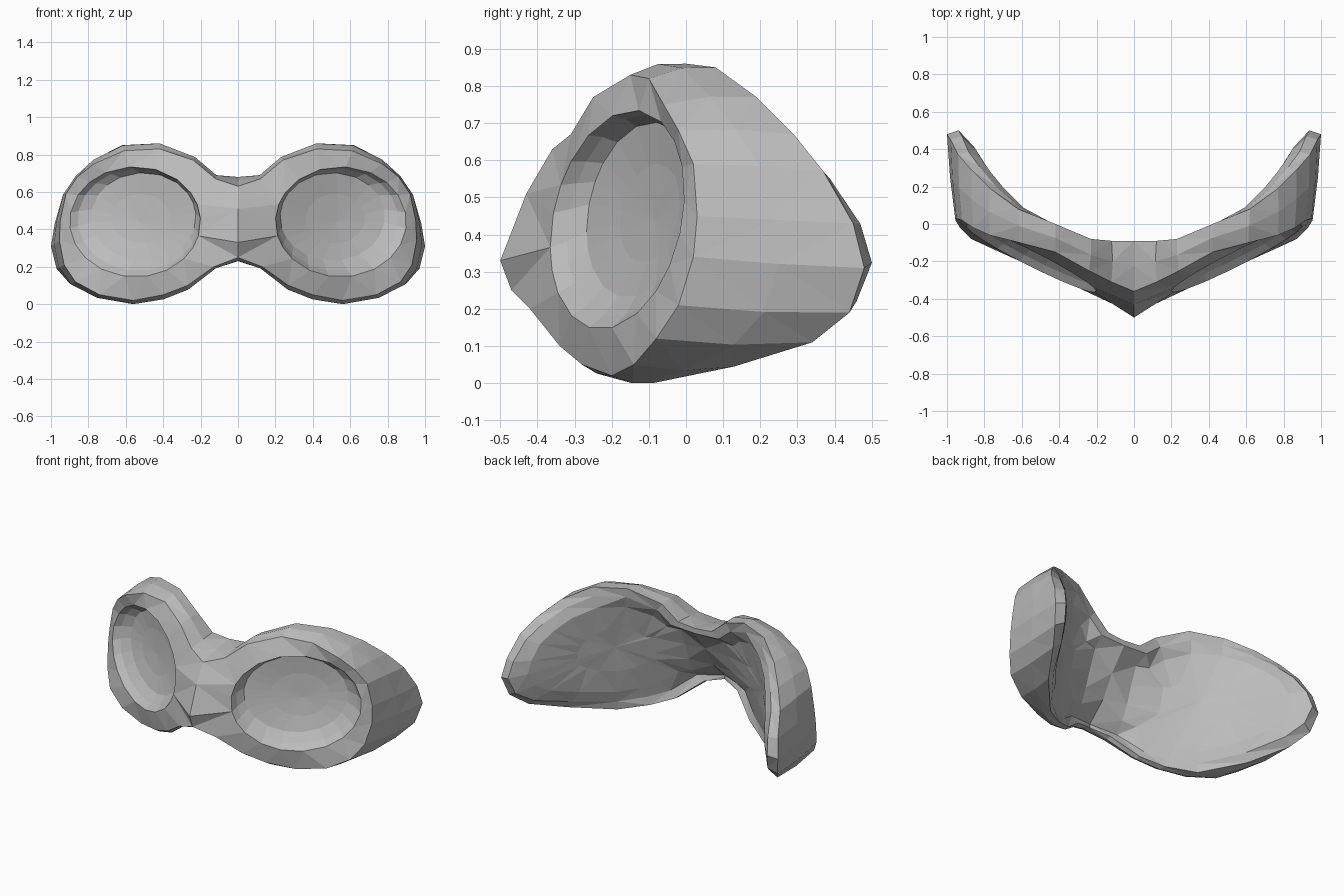
import bpy, bmesh, math

cube = bpy.data.objects.get("Cube")
if cube:
    bpy.data.objects.remove(cube, do_unlink=True)

grey = bpy.data.materials.new("plain grey")
grey.use_nodes = True
grey.diffuse_color = (0.5, 0.5, 0.5, 1)
grey.node_tree.nodes["Principled BSDF"].inputs["Base Color"].default_value = (0.5, 0.5, 0.5, 1)

# Edge of the front face, one half, starting at the outer side
FRONT = [(.955, .02, .34), (.95, .03, .45), (.92, .02, .59), (.86, -.02, .68),
         (.77, -.06, .75), (.61, -.1, .82), (.42, -.15, .83), (.24, -.25, .77),
         (.12, -.31, .67), (0, -.36, .63), (0, -.43, .51), (0, -.5, .33),
         (0, -.47, .25), (.13, -.42, .2), (.27, -.34, .1), (.4, -.28, .05),
         (.56, -.2, .02), (.74, -.14, .05), (.87, -.08, .12), (.93, -.02, .21)]
# Rear rim of the same half
REAR = [(1, .48, .31), (.98, .45, .43), (.94, .37, .57), (.87, .29, .67),
        (.77, .19, .77), (.62, .08, .85), (.42, 0, .86), (.23, -.08, .78),
        (.12, -.09, .69), (0, -.09, .68), (0, -.2, .52), (0, -.28, .36),
        (0, -.4, .23), (.12, -.36, .2), (.27, -.27, .08), (.4, -.2, .03),
        (.56, -.09, 0), (.76, .13, .045), (.9, .34, .11), (.97, .44, .19)]
COUNT = len(FRONT)
CX, CZ = .55, .44


def mix(a, b, t):
    return a + (b - a) * t


def eye_plane(x, z):
    return -.46 + .5 * x + .15 * (z - CZ)


def inner_wall(x, z):
    # Curves around the sides and leans forward towards the bottom
    return -.14 + .7 * x ** 2 + .15 * x ** 6 - .26 * (1 - x * x) * (.85 - z)


def eye_angle(i):
    x, _, z = FRONT[i]
    actual = math.atan2(z - CZ, x - CX) % math.tau
    even = math.tau * i / COUNT
    if actual - even > math.pi:
        actual -= math.tau
    return mix(actual, even, .5)


def eye_ring(scale, depth, shift=0):
    # Shifting a ring inward and up makes the wall there steeper
    ring = []
    for i in range(COUNT):
        a = eye_angle(i)
        x = CX + .35 * scale * math.cos(a) - shift
        z = CZ + .295 * scale * math.sin(a) + shift * .6
        ring.append((x, eye_plane(x, z) + depth, z))
    return ring


def side_ring(t, swell):
    # Wall between the front edge and the rear rim, slightly swollen
    ring = []
    for f, r in zip(FRONT, REAR):
        x, y, z = (mix(p, q, t) for p, q in zip(f, r))
        x = x + swell * (x - CX) * .4 if x > .01 else 0
        ring.append((min(x, 1), y, max(0, z + swell * (z - CZ))))
    return ring


def inner_ring(t, settle, lip=0):
    # Hollow rear surface, settling from the thick rim onto the inner wall
    ring = []
    for x, y, z in REAR:
        nx = mix(x, .52, t) if x > 0 or settle else 0
        nz = mix(z, .42, t)
        ring.append((nx, mix(y, inner_wall(nx, nz), settle) + lip * nx ** 3, nz))
    return ring


bm = bmesh.new()


def add_ring(points):
    return [bm.verts.new(p) for p in points]


# Rings run from the eye floor, over the front and rim, into the hollow back
rings = [add_ring(p) for p in (
    eye_ring(.45, .1, .03), eye_ring(.8, .08, .045), eye_ring(.93, .04, .018), eye_ring(1, 0),
    FRONT, side_ring(.5, .035), REAR,
    inner_ring(.13, 0, .025), inner_ring(.3, .8), inner_ring(.65, 1))]

for a, b in zip(rings, rings[1:]):
    for i in range(COUNT):
        j = (i + 1) % COUNT
        quad = (a[i], a[j], b[j], b[i])
        if any(v.co.x > 1e-4 for v in quad):
            bm.faces.new(quad)

# Close the eye floor and the middle of the hollow back
for ring, y in ((rings[0], eye_plane(CX, CZ) + .1), (rings[-1], inner_wall(.52, CZ))):
    hub = bm.verts.new((.53, y, .44))
    for i in range(COUNT):
        bm.faces.new((hub, ring[i], ring[(i + 1) % COUNT]))

bmesh.ops.delete(bm, geom=[v for v in bm.verts if not v.link_faces], context='VERTS')

# Mirror the half and weld the centre seam
copy = bmesh.ops.duplicate(bm, geom=bm.verts[:] + bm.edges[:] + bm.faces[:])["geom"]
for v in copy:
    if isinstance(v, bmesh.types.BMVert):
        v.co.x = -v.co.x
bmesh.ops.remove_doubles(bm, verts=bm.verts[:], dist=.0005)
bmesh.ops.triangulate(bm, faces=bm.faces[:], quad_method='SHORT_EDGE')
bmesh.ops.recalc_face_normals(bm, faces=bm.faces[:])

mesh = bpy.data.meshes.new("eye_mask")
bm.to_mesh(mesh)
bm.free()
mesh.materials.append(grey)
mask = bpy.data.objects.new("eye_mask", mesh)
bpy.context.collection.objects.link(mask)
